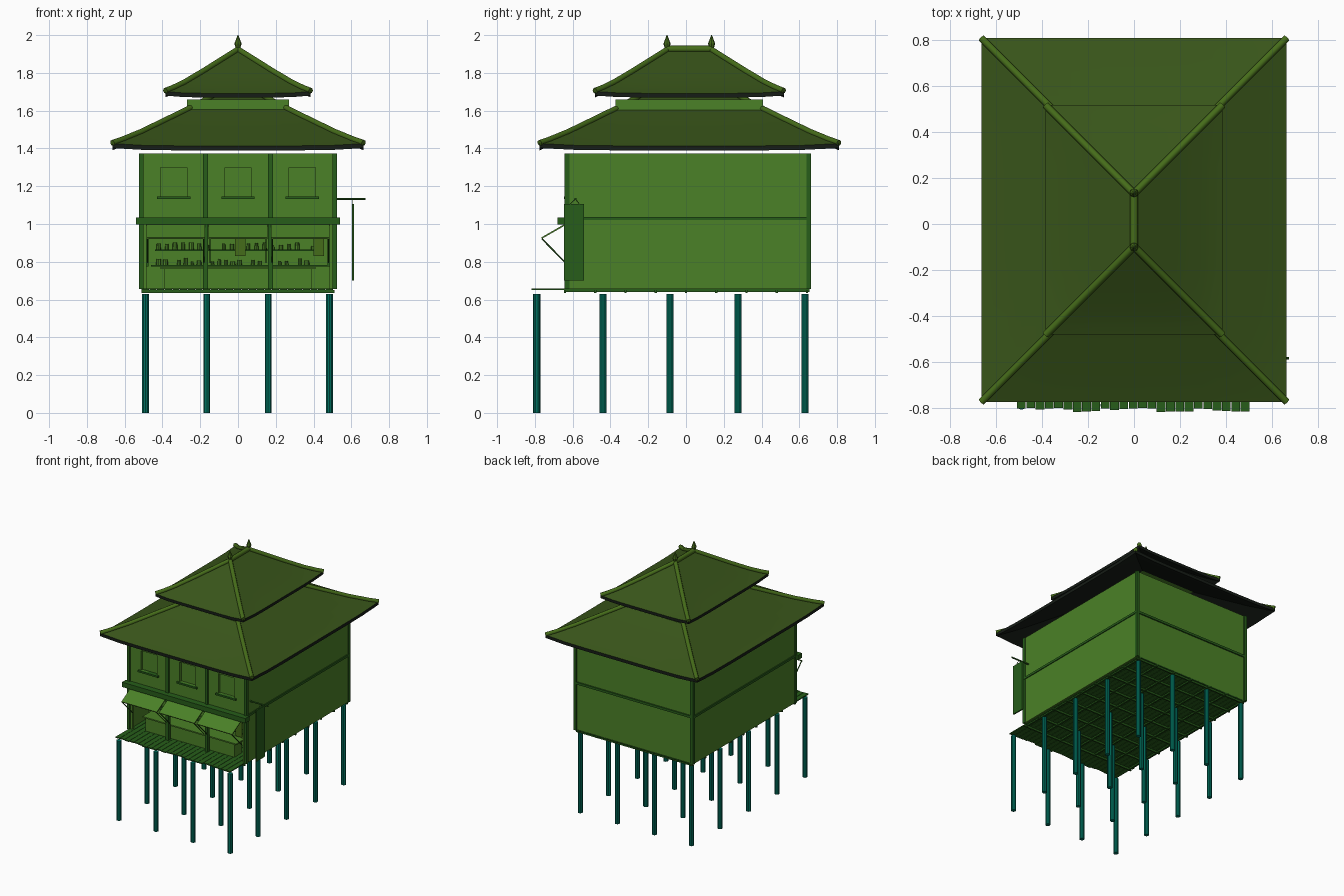
import bpy, bmesh, math, random
from mathutils import Vector, Matrix

if "Cube" in bpy.data.objects:
    bpy.data.objects.remove(bpy.data.objects["Cube"])
random.seed(4)
CY = 0.0175  # roof centre in y


def mat(name, r, g, b):
    m = bpy.data.materials.new(name)
    m.diffuse_color = (r, g, b, 1)
    m.use_nodes = True
    m.node_tree.nodes["Principled BSDF"].inputs["Base Color"].default_value = m.diffuse_color
    return m


WALL = mat("wall_green", 0.07, 0.22, 0.02)
WOOD = mat("dark_wood", 0.02, 0.11, 0.01)
ROOF = mat("roof_moss", 0.04, 0.09, 0.01)
RIDGE = mat("ridge_green", 0.06, 0.15, 0.01)
TEAL = mat("stilt_teal", 0.0, 0.16, 0.11)
DARK = mat("fascia_dark", 0.008, 0.012, 0.008)


def finish(name, bm, m, smooth=False):
    bmesh.ops.recalc_face_normals(bm, faces=bm.faces)
    me = bpy.data.meshes.new(name)
    bm.to_mesh(me)
    bm.free()
    ob = bpy.data.objects.new(name, me)
    bpy.context.collection.objects.link(ob)
    me.materials.append(m)
    if smooth:
        bpy.ops.object.select_all(action='DESELECT')
        ob.select_set(True)
        bpy.context.view_layer.objects.active = ob
        bpy.ops.object.shade_smooth_by_angle(angle=math.radians(35))
    return ob


def boxes(name, items, m):
    """Each item: x0, x1, y0, y1, z0, z1."""
    bm = bmesh.new()
    for x0, x1, y0, y1, z0, z1 in items:
        M = Matrix.Translation(((x0 + x1) / 2, (y0 + y1) / 2, (z0 + z1) / 2))
        bmesh.ops.create_cube(bm, size=1, matrix=M @ Matrix.Diagonal((x1 - x0, y1 - y0, z1 - z0, 1)))
    return finish(name, bm, m)


def rods(name, items, m, sides=8):
    """Each item: start, end, start radius, end radius."""
    bm = bmesh.new()
    for a, b, r1, r2 in items:
        a, b = Vector(a), Vector(b)
        M = Matrix.Translation((a + b) / 2) @ (b - a).to_track_quat('Z', 'Y').to_matrix().to_4x4()
        bmesh.ops.create_cone(bm, cap_ends=True, segments=sides, radius1=r1, radius2=r2,
                              depth=(b - a).length, matrix=M)
    return finish(name, bm, m, True)


# Stilts
rods("stilts", [((x, y, 0), (x, y, 0.63), 0.019, 0.019)
                for x in (-0.49, -0.165, 0.16, 0.485)
                for y in (-0.79, -0.44, -0.085, 0.275, 0.63)], TEAL, 10)

# Deck planks with uneven ends, and the joists below
planks = []
for i in range(25):
    x = -0.51 + i * 0.0406
    planks.append((x, x + 0.038, -0.80 - random.random() * 0.02, 0.655, 0.65, 0.658))
boxes("deck_planks", planks, WOOD)
boxes("joists", [(-0.51, 0.51, y - 0.006, y + 0.006, 0.636, 0.65)
                 for y in [-0.64 + 0.16 * i for i in range(9)]]
      + [(x - 0.006, x + 0.006, -0.64, 0.655, 0.64, 0.65)
         for x in [-0.49 + 0.1633 * i for i in range(7)]], WOOD)

# Lower storey walls and recessed shop back wall
boxes("lower_walls", [(s * 0.51 - 0.008, s * 0.51 + 0.008, -0.63, 0.65, 0.655, 1.03) for s in (-1, 1)]
      + [(-0.51, 0.51, 0.635, 0.65, 0.655, 1.03), (-0.5, 0.5, -0.4, -0.385, 0.655, 1.03),
         (-0.51, 0.51, -0.63, -0.61, 0.985, 1.03)]
      + [(min(s * 0.51, s * 0.485), max(s * 0.51, s * 0.485), -0.63, -0.61, 0.655, 1.0)
         for s in (-1, 1)], WALL)

# Upper storey with three recessed windows in the front panel
boxes("upper_body", [(-0.517, 0.517, -0.61, 0.65, 1.03, 1.372)], WALL)
front = [(-0.517, 0.517, -0.63, -0.61, 1.03, 1.145), (-0.517, 0.517, -0.63, -0.61, 1.30, 1.372)]
edges = [-0.517, -0.41, -0.27, -0.07, 0.07, 0.27, 0.41, 0.517]
front += [(edges[i], edges[i + 1], -0.63, -0.61, 1.145, 1.30) for i in (0, 2, 4, 6)]
boxes("upper_front_panel", front, WALL)
boxes("window_sills", [(c - 0.088, c + 0.088, -0.645, -0.61, 1.132, 1.145) for c in (-0.34, 0, 0.34)], WOOD)

# Timber frame: posts and belt beams
boxes("frame_posts", [(x - 0.012, x + 0.012, -0.642, -0.618, 0.655, 1.372) for x in (-0.512, -0.172, 0.172, 0.512)]
      + [(x - 0.012, x + 0.012, 0.637, 0.661, 0.655, 1.372) for x in (-0.512, 0.512)], WOOD)
boxes("belt_beams", [(-0.54, 0.54, -0.68, -0.63, 0.997, 1.035),
                     (-0.525, -0.51, -0.64, 0.655, 1.02, 1.038), (0.51, 0.525, -0.64, 0.655, 1.02, 1.038),
                     (-0.525, 0.525, 0.645, 0.66, 1.02, 1.038)], WOOD)

# Propped awnings over the shop front
bm = bmesh.new()
a, b = Vector((0, -0.638, 0.998)), Vector((0, -0.765, 0.925))
for c in (-0.33, 0, 0.33):
    M = (Matrix.Translation((a + b) / 2 + Vector((c, 0, 0)))
         @ Matrix.Rotation(math.atan2(a.z - b.z, a.y - b.y), 4, 'X'))
    bmesh.ops.create_cube(bm, size=1, matrix=M @ Matrix.Diagonal((0.31, (a - b).length, 0.008, 1)))
finish("awnings", bm, WALL)
rods("awning_props", [((c + s * 0.148, -0.763, 0.922), (c + s * 0.148, -0.638, 0.795), 0.004, 0.004)
                      for c in (-0.33, 0, 0.33) for s in (-1, 1)], WOOD, 6)

# Counter, shelves, goods and hanging cloths
boxes("counter", [(-0.39, 0.39, -0.6, -0.51, 0.658, 0.762), (-0.41, 0.41, -0.61, -0.5, 0.762, 0.772)], WALL)
boxes("shelves", [(-0.44, 0.42, -0.45, -0.4, 0.858, 0.866), (-0.46, 0.475, -0.45, -0.4, 0.774, 0.782),
                  (-0.485, -0.475, -0.45, -0.4, 0.774, 0.925), (0.475, 0.485, -0.45, -0.4, 0.774, 0.925)], WOOD)
goods = []
for z, n in ((0.866, 20), (0.782, 24)):
    for i in range(n):
        if random.random() < 0.8:
            x = -0.42 + 0.82 * i / (n - 1)
            r = random.uniform(0.008, 0.014)
            goods.append(((x, -0.425, z), (x, -0.425, z + random.uniform(0.018, 0.038)), r, r * 0.85))
rods("shelf_goods", goods, WALL)
boxes("hanging_cloths", [(-0.015, 0.04, -0.60, -0.596, 0.83, 0.985), (0.40, 0.455, -0.60, -0.596, 0.83, 0.985)], RIDGE)

# Side sign board hung from a pole
boxes("side_board", [(0.603, 0.614, -0.645, -0.54, 0.70, 1.105)], WOOD)
rods("board_pole", [((0.51, -0.585, 1.132), (0.675, -0.585, 1.132), 0.006, 0.006)]
     + [((0.608, y, 1.10), (0.608, -0.585, 1.132), 0.002, 0.002) for y in (-0.62, -0.56)], WOOD)


def ring(hx, hy, z, lift, n=8):
    """Rectangular loop of points whose corners are lifted."""
    corners = [(-hx, -hy), (hx, -hy), (hx, hy), (-hx, hy)]
    out = []
    for k in range(4):
        p, q = corners[k], corners[(k + 1) % 4]
        for i in range(n):
            t = i / n
            out.append((p[0] + (q[0] - p[0]) * t, p[1] + (q[1] - p[1]) * t + CY,
                        z + lift * abs(2 * t - 1) ** 6))
    return out


def roof(name, hx, hy, profile, lift, thick):
    """Hipped shell; profile holds (inset, height) from eave to top."""
    tops = [(i, z) for i, z in profile]
    loops = tops[::-1] + [(i, z - thick) for i, z in tops]
    bm = bmesh.new()
    prev = None
    for i, z in loops:
        vs = [bm.verts.new(p) for p in ring(hx - i, hy - i, z, lift * max(0, 1 - i / 0.12))]
        if prev:
            for k in range(len(vs)):
                j = (k + 1) % len(vs)
                bm.faces.new((prev[k], prev[j], vs[j], vs[k]))
        prev = vs
    bmesh.ops.remove_doubles(bm, verts=bm.verts, dist=0.0005)
    bmesh.ops.dissolve_degenerate(bm, edges=bm.edges, dist=0.0001)
    ob = finish(name, bm, ROOF, True)
    ob.data.materials.append(DARK)
    for f in ob.data.polygons:
        if f.normal.z < 0.3:
            f.material_index = 1
    # Hip ridges follow the four corners
    for sx in (-1, 1):
        for sy in (-1, 1):
            pts = [(sx * (hx - i), sy * (hy - i) + CY, z + lift * max(0, 1 - i / 0.12) + 0.003) for i, z in tops]
            tube(name + "_hip", pts)


def tube(name, pts, r=0.016):
    cu = bpy.data.curves.new(name, 'CURVE')
    cu.dimensions = '3D'
    cu.bevel_depth = r
    cu.bevel_resolution = 2
    cu.use_fill_caps = True
    sp = cu.splines.new('POLY')
    sp.points.add(len(pts) - 1)
    for p, c in zip(sp.points, pts):
        p.co = (*c, 1)
    cu.materials.append(RIDGE)
    bpy.context.collection.objects.link(bpy.data.objects.new(name, cu))


# Two roof tiers with a collar wall between
roof("lower_roof", 0.665, 0.7925,
     [(0, 1.414), (0.05, 1.436), (0.15, 1.484), (0.27, 1.542), (0.395, 1.603), (0.56, 1.69)], 0.012, 0.024)
boxes("roof_collar", [(-0.27, 0.27, CY - 0.39, CY + 0.39, 1.595, 1.66)], WALL)
roof("upper_roof", 0.385, 0.5,
     [(0, 1.692), (0.04, 1.711), (0.10, 1.745), (0.2, 1.806), (0.385, 1.922)], 0.01, 0.022)

# Top ridge and finials
tube("top_ridge", [(0, CY - 0.118, 1.926), (0, CY + 0.118, 1.926)], 0.018)
fin = []
for y in (CY - 0.118, CY + 0.118):
    fin += [((0, y, 1.93), (0, y, 1.955), 0.012, 0.019), ((0, y, 1.955), (0, y, 2.0), 0.019, 0.002)]
rods("finials", fin, RIDGE)
